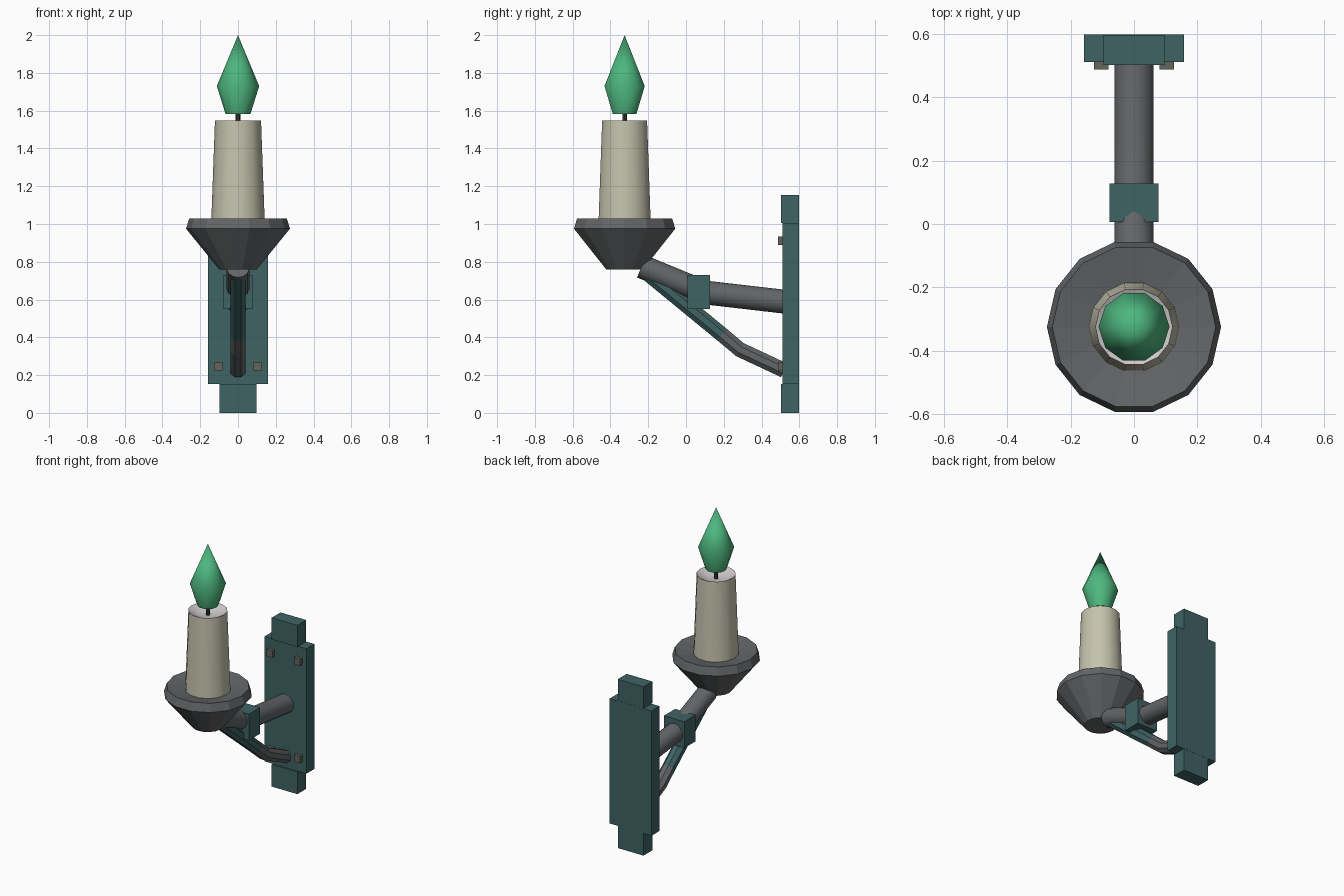
import bpy, bmesh, math
from mathutils import Vector

if "Cube" in bpy.data.objects:
    bpy.data.objects.remove(bpy.data.objects["Cube"])


def mat(name, rgb):
    m = bpy.data.materials.new(name)
    m.diffuse_color = (*rgb, 1)
    m.use_nodes = True
    m.node_tree.nodes["Principled BSDF"].inputs["Base Color"].default_value = m.diffuse_color
    return m


TEAL = mat("teal_metal", (0.050, 0.125, 0.130))
IRON = mat("grey_iron", (0.125, 0.130, 0.135))
BOLT = mat("bolt_grey", (0.130, 0.125, 0.105))
WAX = mat("cream_wax", (0.56, 0.55, 0.42))
MELT = mat("pale_melted_wax", (0.62, 0.58, 0.60))
WICK = mat("dark_wick", (0.05, 0.05, 0.05))
FLAME = mat("green_flame", (0.075, 0.47, 0.21))
CY = -0.325  # candle axis


def finish(bm, name, mats, smooth=None):
    bmesh.ops.recalc_face_normals(bm, faces=bm.faces)
    me = bpy.data.meshes.new(name)
    bm.to_mesh(me)
    bm.free()
    for m in mats:
        me.materials.append(m)
    ob = bpy.data.objects.new(name, me)
    bpy.context.collection.objects.link(ob)
    if smooth:
        bpy.ops.object.select_all(action='DESELECT')
        ob.select_set(True)
        bpy.context.view_layer.objects.active = ob
        bpy.ops.object.shade_smooth_by_angle(angle=math.radians(smooth))
    return ob


def box(name, lo, hi, m):
    bm = bmesh.new()
    bmesh.ops.create_cube(bm, size=1)
    for v in bm.verts:
        v.co = [(a + b) / 2 + c * (b - a) for a, b, c in zip(lo, hi, v.co)]
    return finish(bm, name, [m])


def skin(bm, rings):
    """Join closed rings of points, capping both ends."""
    rings = [[bm.verts.new(p) for p in r] for r in rings]
    n = len(rings[0])
    for k, (a, b) in enumerate(zip(rings, rings[1:])):
        for i in range(n):
            f = bm.faces.new((a[i], a[(i + 1) % n], b[(i + 1) % n], b[i]))
            f.material_index = k
    bm.faces.new(rings[0])
    bm.faces.new(rings[-1]).material_index = len(rings) - 2


def lathe(name, profile, n, mats, smooth=None):
    """Revolve (radius, z) points; one material per band."""
    bm = bmesh.new()
    skin(bm, [[(r * math.cos(math.tau * i / n), CY + r * math.sin(math.tau * i / n), z)
               for i in range(n)] for r, z in profile])
    bmesh.ops.remove_doubles(bm, verts=bm.verts, dist=0.0005)
    return finish(bm, name, mats, smooth)


def tube(name, path, r, n, mats, smooth=None):
    """Sweep a round section along (y, z) points in the x = 0 plane."""
    pts = [Vector((0, y, z)) for y, z in path]
    rings = []
    for i, p in enumerate(pts):
        d = (pts[min(i + 1, len(pts) - 1)] - pts[max(i - 1, 0)]).normalized()
        up = Vector((1, 0, 0)).cross(d)
        rings.append([p + r * (math.cos(a) * Vector((1, 0, 0)) + math.sin(a) * up)
                      for a in (math.tau * (j + 0.5) / n for j in range(n))])
    bm = bmesh.new()
    skin(bm, rings)
    return finish(bm, name, mats, smooth)


# wall plate with end tabs
box("wall_plate", (-0.158, 0.512, 0.152), (0.158, 0.598, 1.005), TEAL)
box("plate_tab_bottom", (-0.097, 0.502, 0), (0.097, 0.597, 0.152), TEAL)
box("plate_tab_top", (-0.097, 0.502, 1.005), (0.097, 0.597, 1.153), TEAL)

# square bolts
for x in (-0.104, 0.104):
    for z in (0.247, 0.912):
        box("bolt", (x - 0.023, 0.488, z - 0.023), (x + 0.023, 0.515, z + 0.023), BOLT)

# upper arm and its collar
tube("arm", [(0.52, 0.589), (0.12, 0.635), (0.04, 0.662), (-0.235, 0.775)],
     0.063, 14, [IRON] * 3, 40)
box("collar", (-0.077, 0.007, 0.55), (0.077, 0.128, 0.73), TEAL)

# lower brace: iron foot, teal upper run
tube("brace", [(0.52, 0.225), (0.285, 0.335), (0.19, 0.415), (-0.2, 0.735)],
     0.043, 8, [IRON, IRON, TEAL])

# drip dish
lathe("drip_dish", [(0.1, 0.76), (0.275, 0.975), (0.258, 1.03), (0.14, 1.008)], 14,
      [IRON] * 3)

# candle with melted hollow top
lathe("candle", [(0.142, 1.0), (0.122, 1.548), (0.088, 1.53), (0.05, 1.515)], 14,
      [WAX, MELT, MELT], 40)
lathe("wick", [(0.012, 1.5), (0.012, 1.6)], 8, [WICK])

# flame
lathe("flame", [(0.066, 1.583), (0.112, 1.73), (0.0, 2.0)], 10, [FLAME] * 2, 40)
